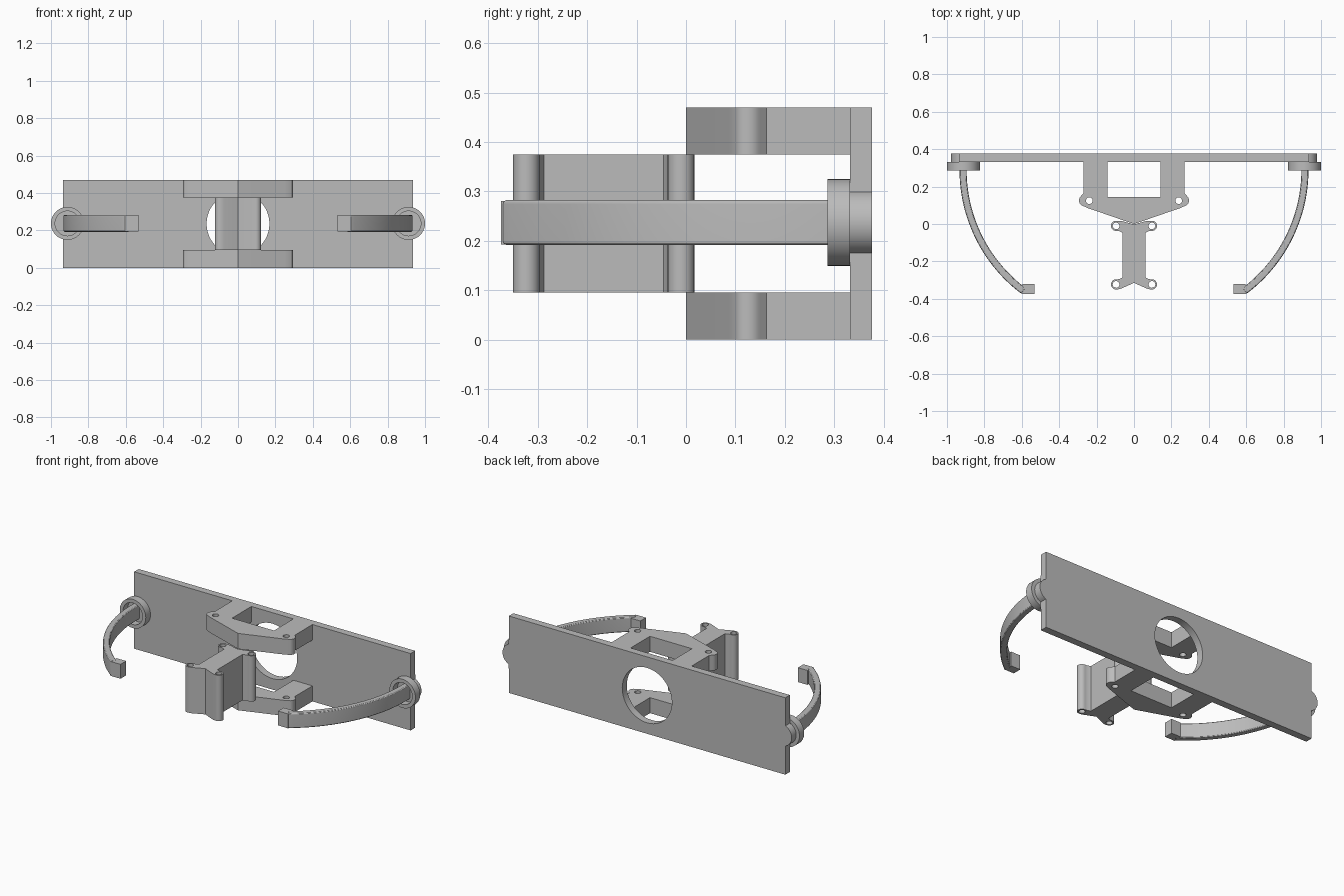
import bpy, bmesh
from math import cos, sin, radians, sqrt, asin, degrees, pi

if "Cube" in bpy.data.objects:
    bpy.data.objects.remove(bpy.data.objects["Cube"], do_unlink=True)

grey = bpy.data.materials.new("plain grey")
grey.use_nodes = True
GREY = (0.5, 0.5, 0.5, 1)
grey.diffuse_color = GREY
grey.node_tree.nodes["Principled BSDF"].inputs["Base Color"].default_value = GREY


def arc(cx, cy, r, a0, a1, n=12):
    return [(cx + r * cos(radians(a0 + (a1 - a0) * i / n)),
             cy + r * sin(radians(a0 + (a1 - a0) * i / n))) for i in range(n + 1)]


def circle(cx, cy, r, n=24):
    return arc(cx, cy, r, 0, 360, n)[:-1]


def mirrored(half):
    """Close a right-hand half outline with its mirror image."""
    return half + [(-x, y) for x, y in reversed(half) if x > 1e-6]


def extrude(name, loops, low, high, upright=False, bevel=0):
    """Extrude outlines (inner loops are holes) along z, or along y if upright."""
    curve = bpy.data.curves.new(name, "CURVE")
    curve.dimensions = "2D"
    curve.fill_mode = "BOTH"
    curve.extrude = (high - low) / 2
    for loop in loops:
        spline = curve.splines.new("POLY")
        spline.points.add(len(loop) - 1)
        for point, (x, y) in zip(spline.points, loop):
            point.co = (x, y, 0, 1)
        spline.use_cyclic_u = True
    source = bpy.data.objects.new(name + " outline", curve)
    bpy.context.collection.objects.link(source)
    graph = bpy.context.evaluated_depsgraph_get()
    mesh = bpy.data.meshes.new_from_object(source.evaluated_get(graph))
    bpy.data.objects.remove(source, do_unlink=True)

    bm = bmesh.new()
    bm.from_mesh(mesh)
    bmesh.ops.remove_doubles(bm, verts=bm.verts, dist=0.0001)
    bmesh.ops.dissolve_limit(bm, angle_limit=radians(0.5), verts=bm.verts, edges=bm.edges)
    middle = (low + high) / 2
    for v in bm.verts:
        x, y, z = v.co
        v.co = (x, middle - z, y) if upright else (x, y, z + middle)
    bmesh.ops.recalc_face_normals(bm, faces=bm.faces)
    bm.to_mesh(mesh)
    bm.free()

    mesh.materials.clear()
    mesh.materials.append(grey)
    obj = bpy.data.objects.new(name, mesh)
    bpy.context.collection.objects.link(obj)
    bpy.ops.object.select_all(action="DESELECT")
    obj.select_set(True)
    bpy.context.view_layer.objects.active = obj
    if bevel:
        mod = obj.modifiers.new("rounded edges", "BEVEL")
        mod.width = bevel
        mod.segments = 3
        mod.limit_method = "ANGLE"
        mod.angle_limit = radians(50)
        bpy.ops.object.modifier_apply(modifier=mod.name)
    bpy.ops.object.shade_smooth_by_angle(angle=radians(28))
    normals = obj.modifiers.new("flat face normals", "WEIGHTED_NORMAL")
    normals.keep_sharp = True
    return obj


MID = 0.237          # height of the pivots
PIVOT = 0.912        # sideways position of the pivots

# Back plate with round end tabs and a central hole
tab = arc(PIVOT, MID, 0.066, -69, 69, 16)
plate = mirrored([(0.935, 0)] + tab + [(0.935, 0.47)])
extrude("back_plate", [plate, circle(0, 0.235, 0.168, 48)], 0.332, 0.376, upright=True)

# Upper and lower brackets
bracket = mirrored([(0, 0), (0.25, 0.086)] + arc(0.262, 0.126, 0.032, -50, 50, 8)
                   + [(0.271, 0.163), (0.271, 0.333), (0.142, 0.333), (0.142, 0.145)])
bolt_holes = [circle(s * 0.239, 0.125, 0.018) for s in (-1, 1)]
for name, low in (("lower_bracket", 0), ("upper_bracket", 0.375)):
    extrude(name, [bracket] + bolt_holes, low, low + 0.095)

# Central column with four drilled ears
column = mirrored([(0, -0.002), (0.07, 0.017)] + arc(0.096, -0.01, 0.027, 90, -90)
                  + [(0.08, -0.038), (0.062, -0.046), (0.062, -0.287), (0.08, -0.295)]
                  + arc(0.096, -0.323, 0.027, 90, -90) + [(0.075, -0.348), (0, -0.315)])
ear_holes = [circle(s * 0.096, y, 0.018) for s in (-1, 1) for y in (-0.01, -0.323)]
extrude("central_column", [column] + ear_holes, 0.095, 0.375)

# Curved side arms with pivot rings and inward feet
R, TOP, TIP, THICK = 0.83, 0.29, -0.374, 0.038
OUT = 0.933
sweep = degrees(asin((TOP - TIP) / R))
outer = arc(OUT - R, TOP, R, 0, -sweep, 28)
inner = arc(OUT - R, TOP, R - THICK, -sweep, 0, 28)
arm = [(OUT, 0.334)] + outer + inner + [(OUT - THICK, 0.334)]
tip_x = outer[-1][0]
foot = [(tip_x, TIP), (0.533, TIP), (0.533, -0.32), (tip_x - 0.004, -0.32)]
for side, s in (("left", 1), ("right", -1)):
    def flip(loop):
        return [(s * x, y) for x, y in loop]
    extrude(side + "_arm", [flip(arm)], MID - 0.046, MID + 0.046, bevel=0.009)
    extrude(side + "_foot", [flip(foot)], MID - 0.044, MID + 0.044)
    extrude(side + "_pivot_ring", [circle(s * PIVOT, MID, 0.088, 40),
                                   circle(s * PIVOT, MID, 0.066, 40)],
            0.286, 0.332, upright=True)
